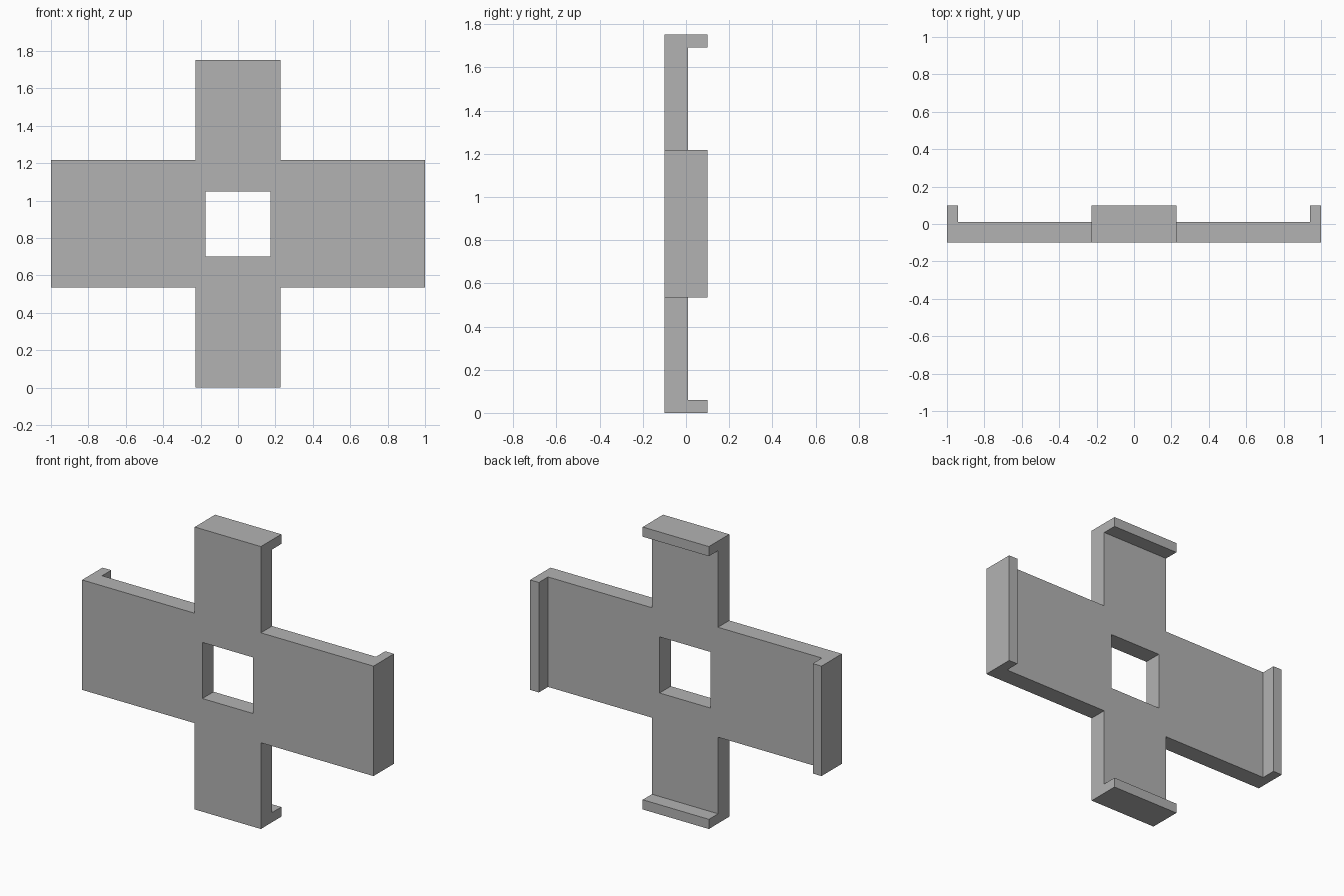
import bpy
import bmesh
import math
from mathutils import Matrix, Vector

if "Cube" in bpy.data.objects:
    bpy.data.objects.remove(bpy.data.objects["Cube"], do_unlink=True)

# Main dimensions
FRONT, PLATE_BACK, LIP_BACK = -0.1, 0.01, 0.1
LIP = 0.06
HALF_LENGTH, HALF_HEIGHT = 1.0, 0.876
HALF_ARM_WIDE, HALF_ARM_NARROW = 0.341, 0.227
HOLE = 0.348
CENTRE = Vector((0, 0, HALF_HEIGHT))

grey = bpy.data.materials.new("plain grey")
grey.use_nodes = True
colour = (0.45, 0.45, 0.45, 1)
grey.diffuse_color = colour
grey.node_tree.nodes["Principled BSDF"].inputs["Base Color"].default_value = colour


def add_object(name, bm):
    bmesh.ops.recalc_face_normals(bm, faces=bm.faces)
    mesh = bpy.data.meshes.new(name)
    bm.to_mesh(mesh)
    bm.free()
    mesh.materials.append(grey)
    obj = bpy.data.objects.new(name, mesh)
    bpy.context.collection.objects.link(obj)
    return obj


def lipped_bar(name, half_length, half_width, turn=0):
    """Extrude a shallow U profile across the bar, then turn it about y."""
    inner = half_length - LIP
    profile = [(-half_length, FRONT), (half_length, FRONT),
               (half_length, LIP_BACK), (inner, LIP_BACK),
               (inner, PLATE_BACK), (-inner, PLATE_BACK),
               (-inner, LIP_BACK), (-half_length, LIP_BACK)]
    bm = bmesh.new()
    face = bm.faces.new([bm.verts.new((x, y, -half_width)) for x, y in profile])
    swept = bmesh.ops.extrude_face_region(bm, geom=[face])["geom"]
    top = [v for v in swept if isinstance(v, bmesh.types.BMVert)]
    bmesh.ops.translate(bm, verts=top, vec=(0, 0, 2 * half_width))
    bm.transform(Matrix.Translation(CENTRE) @ Matrix.Rotation(turn, 4, "Y"))
    return add_object(name, bm)


# Two crossing bars and the cutter for the square window
bracket = lipped_bar("cross_bracket", HALF_LENGTH, HALF_ARM_WIDE)
upright = lipped_bar("upright_bar", HALF_HEIGHT, HALF_ARM_NARROW, math.pi / 2)
bm = bmesh.new()
bmesh.ops.create_cube(bm, size=HOLE)
bm.transform(Matrix.Translation(CENTRE))
cutter = add_object("window_cutter", bm)

# Join the bars and cut the window
for helper, operation in ((upright, "UNION"), (cutter, "DIFFERENCE")):
    helper.hide_render = True
    mod = bracket.modifiers.new(helper.name, "BOOLEAN")
    mod.operation = operation
    mod.solver = "EXACT"
    mod.object = helper

bpy.context.view_layer.update()
graph = bpy.context.evaluated_depsgraph_get()
solid = bpy.data.meshes.new_from_object(bracket.evaluated_get(graph))
bracket.modifiers.clear()
bracket.data = solid
for helper in (upright, cutter):
    bpy.data.objects.remove(helper, do_unlink=True)

# Merge coplanar faces so only the real edges remain
bm = bmesh.new()
bm.from_mesh(solid)
bmesh.ops.remove_doubles(bm, verts=bm.verts, dist=0.0001)
bmesh.ops.dissolve_limit(bm, angle_limit=0.01, verts=bm.verts, edges=bm.edges)
bm.to_mesh(solid)
bm.free()
